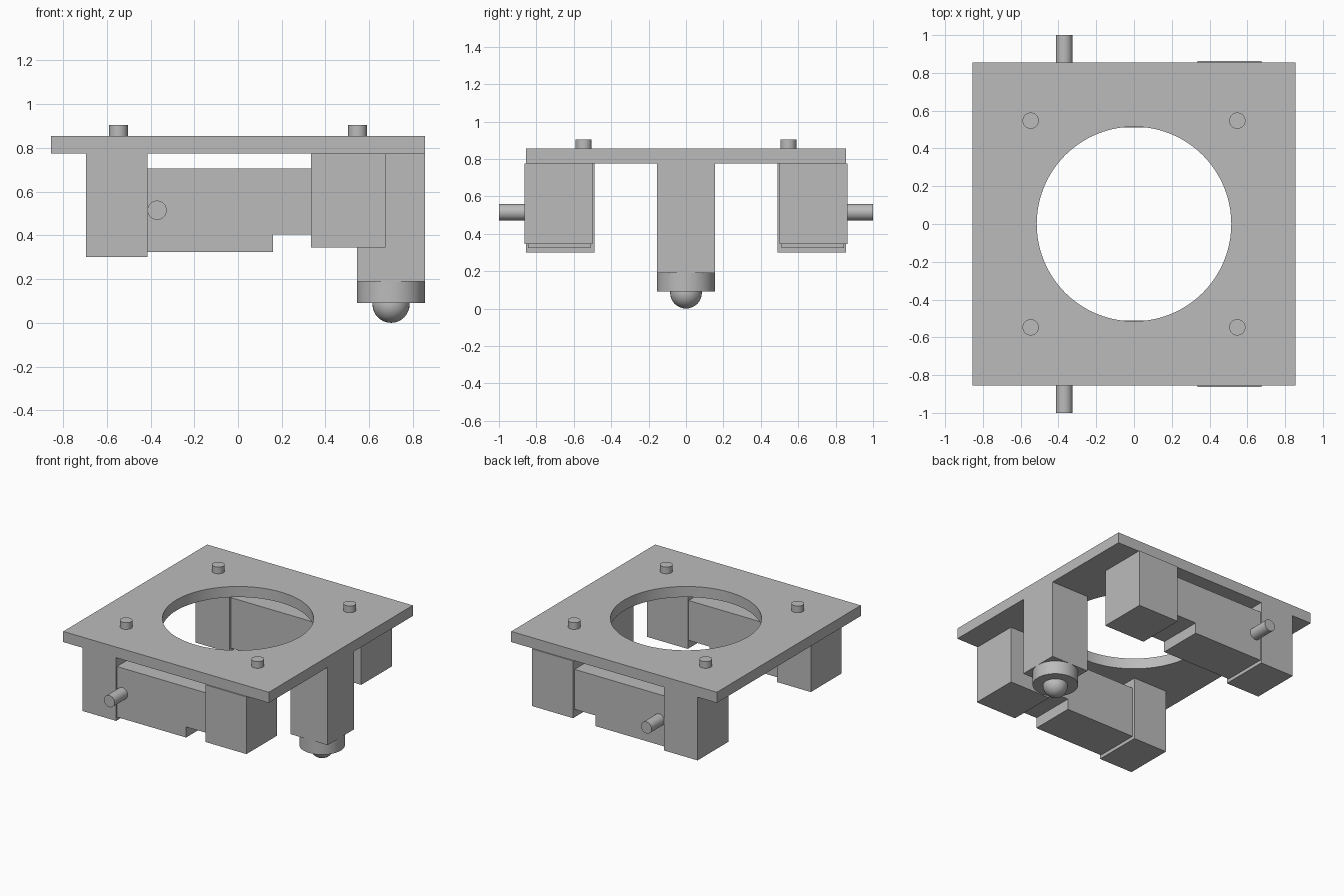
import bpy
import bmesh
import math
from mathutils import Vector

old = bpy.data.objects.get("Cube")
if old:
    bpy.data.objects.remove(old, do_unlink=True)

grey = bpy.data.materials.new("plain_grey")
grey.use_nodes = True
colour = (0.5, 0.5, 0.5, 1)
grey.diffuse_color = colour
grey.node_tree.nodes["Principled BSDF"].inputs["Base Color"].default_value = colour


def finish(name, bm, smooth=False):
    bmesh.ops.recalc_face_normals(bm, faces=bm.faces)
    mesh = bpy.data.meshes.new(name)
    bm.to_mesh(mesh)
    bm.free()
    mesh.materials.append(grey)
    obj = bpy.data.objects.new(name, mesh)
    bpy.context.collection.objects.link(obj)
    if smooth:
        bpy.ops.object.select_all(action="DESELECT")
        obj.select_set(True)
        bpy.context.view_layer.objects.active = obj
        bpy.ops.object.shade_smooth_by_angle(angle=math.radians(35))
    return obj


def extrude_loops(name, loops, offset, smooth=False):
    """Fill closed loops (the later ones are holes) and extrude them."""
    bm = bmesh.new()
    edges = []
    for loop in loops:
        verts = [bm.verts.new(p) for p in loop]
        edges += [bm.edges.new((v, verts[i - 1])) for i, v in enumerate(verts)]
    bmesh.ops.triangle_fill(bm, use_beauty=True, edges=edges)
    bmesh.ops.dissolve_limit(bm, angle_limit=0.01, verts=[], edges=bm.edges[:])
    result = bmesh.ops.extrude_face_region(bm, geom=bm.faces[:], use_keep_orig=True)
    moved = [g for g in result["geom"] if isinstance(g, bmesh.types.BMVert)]
    bmesh.ops.translate(bm, verts=moved, vec=Vector(offset))
    return finish(name, bm, smooth)


def ring(centre, radius, axis="z", count=64):
    c = Vector(centre)
    points = []
    for i in range(count):
        a = math.tau * i / count
        u, v = radius * math.cos(a), radius * math.sin(a)
        points.append(c + Vector((u, v, 0) if axis == "z" else (u, 0, v)))
    return points


def box(name, x0, x1, y0, y1, z0, z1):
    corners = [(x0, y0, z0), (x1, y0, z0), (x1, y1, z0), (x0, y1, z0)]
    return extrude_loops(name, [corners], (0, 0, z1 - z0))


# Top plate with a round opening
HALF, UNDER, TOP = 0.855, 0.775, 0.855
square = [(-HALF, -HALF, UNDER), (HALF, -HALF, UNDER),
          (HALF, HALF, UNDER), (-HALF, HALF, UNDER)]
extrude_loops("top_plate", [square, ring((0, 0, UNDER), 0.515, count=96)],
              (0, 0, TOP - UNDER), True)

# Four locating pegs
for sx, side in ((-1, "right"), (1, "left")):
    for sy, end in ((-1, "front"), (1, "back")):
        extrude_loops(f"{end}_{side}_peg",
                      [ring((sx * 0.547, sy * 0.547, TOP), 0.043, count=32)],
                      (0, 0, 0.05), True)

# Mirrored motors, each held between two hanging blocks
for s, end in ((-1, "front"), (1, "back")):
    box(f"{end}_large_bracket", -0.695, -0.415, s * 0.855, s * 0.49, 0.30, UNDER)
    box(f"{end}_small_bracket", 0.335, 0.675, s * 0.863, s * 0.50, 0.345, UNDER)
    profile = [(-0.415, 0.325), (0.16, 0.325), (0.16, 0.405),
               (0.335, 0.405), (0.335, 0.705), (-0.415, 0.705)]
    extrude_loops(f"{end}_motor", [[(x, s * 0.845, z) for x, z in profile]],
                  (0, -s * 0.335, 0))
    extrude_loops(f"{end}_shaft",
                  [ring((-0.37, s * 0.84, 0.515), 0.044, "y", 32)],
                  (0, s * 0.16, 0), True)

# Caster: column, round housing and ball
box("caster_column", 0.545, HALF, -0.155, 0.155, 0.19, UNDER)
extrude_loops("caster_housing", [ring((0.70, 0, 0.09), 0.155)], (0, 0, 0.10), True)
bm = bmesh.new()
bmesh.ops.create_uvsphere(bm, u_segments=32, v_segments=16, radius=0.085)
bmesh.ops.translate(bm, verts=bm.verts, vec=(0.70, 0, 0.085))
finish("caster_ball", bm, True)
